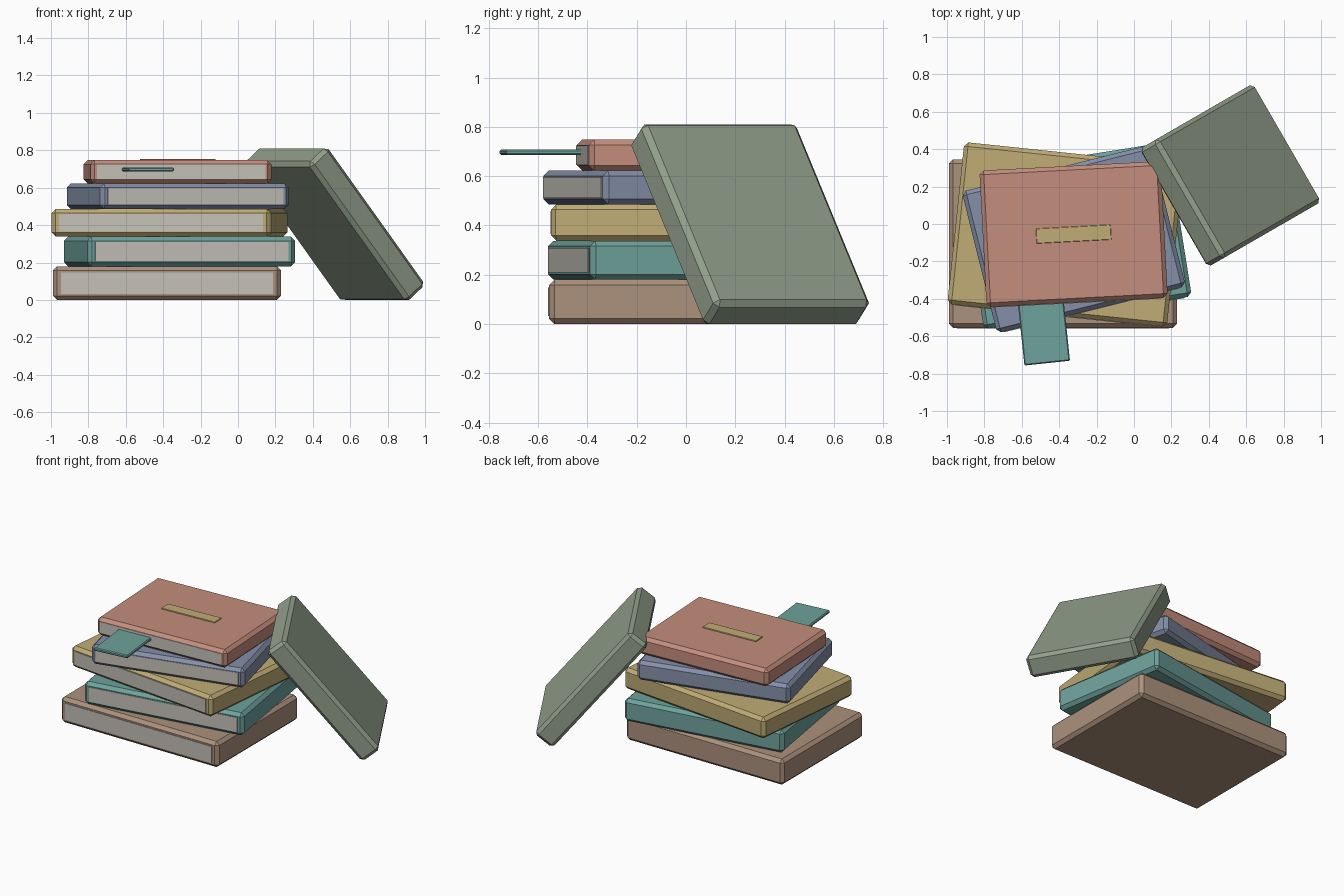
import bpy
from math import radians
from mathutils import Matrix

cube = bpy.data.objects.get("Cube")
if cube:
    bpy.data.objects.remove(cube, do_unlink=True)


def material(name, rgb):
    """Flat material from 0-255 sRGB values, stored as linear."""
    lin = [((c / 255 + 0.055) / 1.055) ** 2.4 for c in rgb] + [1.0]
    mat = bpy.data.materials.new(name)
    mat.use_nodes = True
    mat.diffuse_color = lin
    mat.node_tree.nodes["Principled BSDF"].inputs["Base Color"].default_value = lin
    return mat


brown = material("brown cover", (172, 145, 124))
teal = material("teal cover", (110, 162, 156))
yellow = material("mustard cover", (192, 172, 118))
blue = material("slate blue cover", (132, 143, 168))
red = material("terracotta cover", (196, 141, 125))
green = material("sage cover", (146, 159, 139))
paper = material("paper", (197, 193, 184))


def box(name, size, matrix, mat, chamfer=0.0):
    """Box centred on the matrix origin, with an optional one-step chamfer."""
    bpy.ops.mesh.primitive_cube_add(size=1)
    obj = bpy.context.object
    obj.name = name
    obj.data.transform(Matrix.Diagonal((*size, 1)))
    obj.matrix_world = matrix
    obj.data.materials.append(mat)
    if chamfer:
        bevel = obj.modifiers.new("chamfer", 'BEVEL')
        bevel.width = chamfer
        bevel.segments = 1
        bevel.limit_method = 'NONE'
    return obj


def place(x, y, z, yaw, tilt=0.0):
    return (Matrix.Translation((x, y, z)) @ Matrix.Rotation(radians(yaw), 4, 'Z')
            @ Matrix.Rotation(radians(tilt), 4, 'Y'))


# Stacked books: name, material, width, depth, bottom, top, x, y, yaw
stack = [
    ("brown_book", brown, 1.22, 0.90, 0.000, 0.180, -0.380, -0.105, 0),
    ("teal_book", teal, 1.125, 0.835, 0.180, 0.338, -0.312, -0.062, 9),
    ("mustard_book", yellow, 1.18, 0.87, 0.338, 0.486, -0.366, -0.056, -6),
    ("blue_book", blue, 1.04, 0.78, 0.486, 0.622, -0.322, -0.080, 14),
    ("terracotta_book", red, 0.97, 0.73, 0.622, 0.748, -0.323, -0.054, 3),
]
for name, mat, w, d, z0, z1, x, y, yaw in stack:
    h = z1 - z0
    frame = place(x, y, (z0 + z1) / 2, yaw)
    box(name, (w, d, h), frame, mat, 0.022)
    # Page edges showing on the front
    box(name + "_pages", (w * 0.93, 0.008, h * 0.64),
        frame @ Matrix.Translation((0, -d / 2, 0)), paper)

# Title plate on the top cover
box("title_plate", (0.40, 0.08, 0.009), place(-0.323, -0.054, 0.7495, 3), yellow, 0.002)

# Bookmark sticking out of the top book's pages
box("bookmark", (0.245, 0.40, 0.022), place(-0.485, -0.545, 0.697, 6), teal, 0.006)

# Book leaning against the stack
box("leaning_book", (0.96, 0.73, 0.15), place(0.515, 0.26, 0.405, 30, 50.5), green, 0.022)
